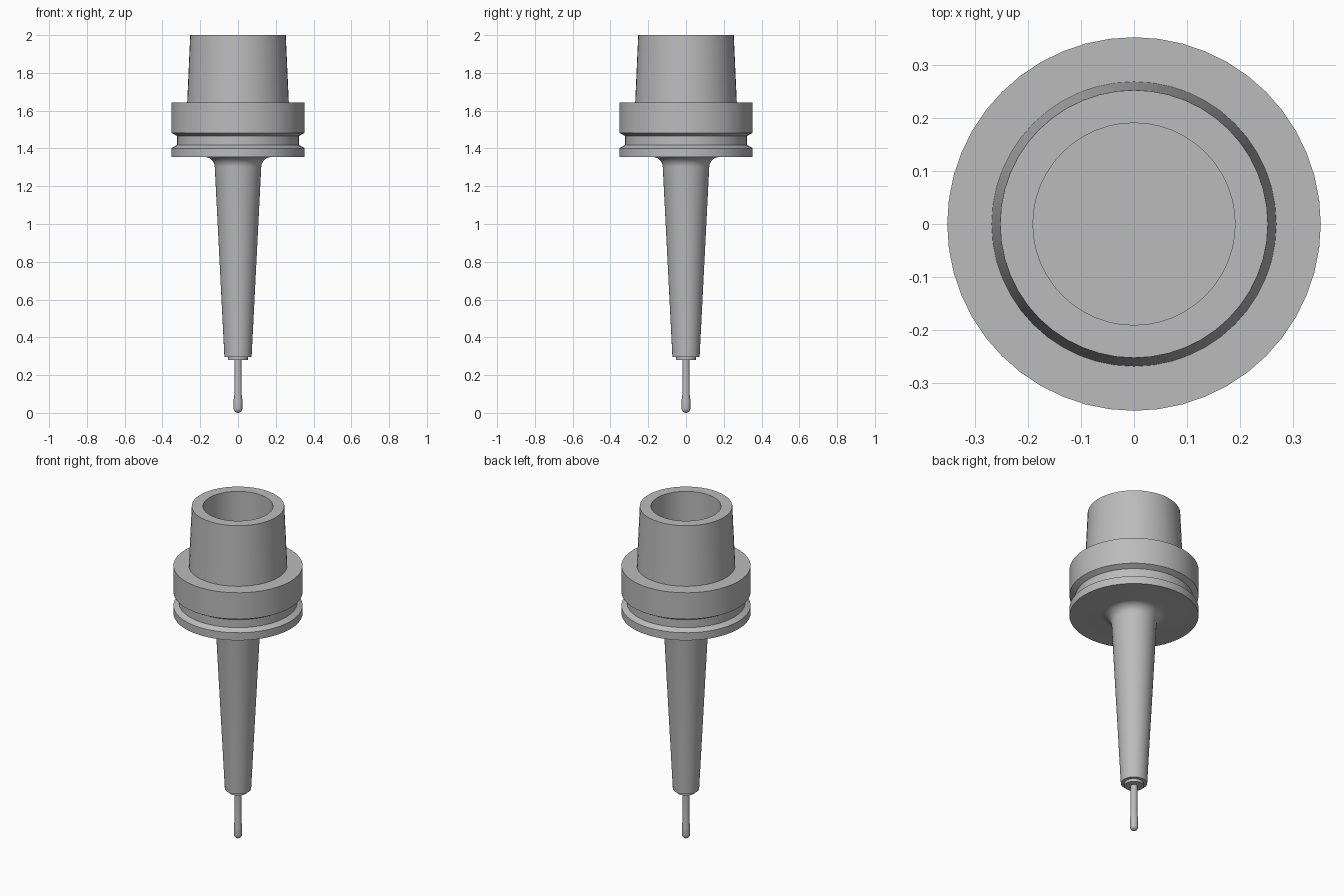
import bpy
import bmesh
import math

old = bpy.data.objects.get("Cube")
if old:
    bpy.data.objects.remove(old, do_unlink=True)

steel = bpy.data.materials.new("steel grey")
steel.use_nodes = True
grey = (0.5, 0.5, 0.5, 1)
steel.diffuse_color = grey
steel.node_tree.nodes["Principled BSDF"].inputs["Base Color"].default_value = grey


def lathe(name, profile, sides=48):
    """Spin a (radius, height) profile round z; zero radius closes an end."""
    bm = bmesh.new()
    verts = [bm.verts.new((r, 0, z)) for r, z in profile]
    edges = [bm.edges.new(pair) for pair in zip(verts, verts[1:])]
    bmesh.ops.spin(bm, geom=verts + edges, cent=(0, 0, 0), axis=(0, 0, 1),
                   angle=math.tau, steps=sides, use_duplicate=False)
    bmesh.ops.remove_doubles(bm, verts=bm.verts, dist=1e-5)
    bmesh.ops.recalc_face_normals(bm, faces=bm.faces)
    mesh = bpy.data.meshes.new(name)
    bm.to_mesh(mesh)
    bm.free()
    mesh.materials.append(steel)
    obj = bpy.data.objects.new(name, mesh)
    bpy.context.collection.objects.link(obj)
    bpy.ops.object.select_all(action="DESELECT")
    obj.select_set(True)
    bpy.context.view_layer.objects.active = obj
    bpy.ops.object.shade_smooth_by_angle(angle=math.radians(30))
    return obj


def arc(cr, cz, radius, start, end, steps):
    """Points of an arc in the radius/height plane, angles in degrees."""
    angles = [math.radians(start + (end - start) * i / steps) for i in range(steps + 1)]
    return [(cr + radius * math.cos(a), cz + radius * math.sin(a)) for a in angles]


# Holder: hollow shank, grooved flange, filleted tapering nose and collar
bore = [(0, 1.64), (0.191, 1.64), (0.191, 2.0)]
shank = [(0.253, 2.0), (0.269, 1.642)]
flange = [(0.353, 1.642), (0.353, 1.483), (0.323, 1.466),
          (0.323, 1.418), (0.353, 1.401), (0.353, 1.355)]
fillet = arc(0.178, 1.3, 0.055, 90, 177, 8)
nose = [(0.072, 0.297), (0.053, 0.297), (0.053, 0.28), (0, 0.28)]
lathe("tool_holder", bore + shank + flange + fillet + nose)

# Cutter: slim neck, slightly wider ball end
tip = 0.023
ball = arc(0, tip, tip, -90, 0, 6)
ball[0] = (0, 0)
lathe("ball_cutter", ball + [(tip, 0.07), (0.019, 0.1), (0.019, 0.29), (0, 0.29)], 24)
